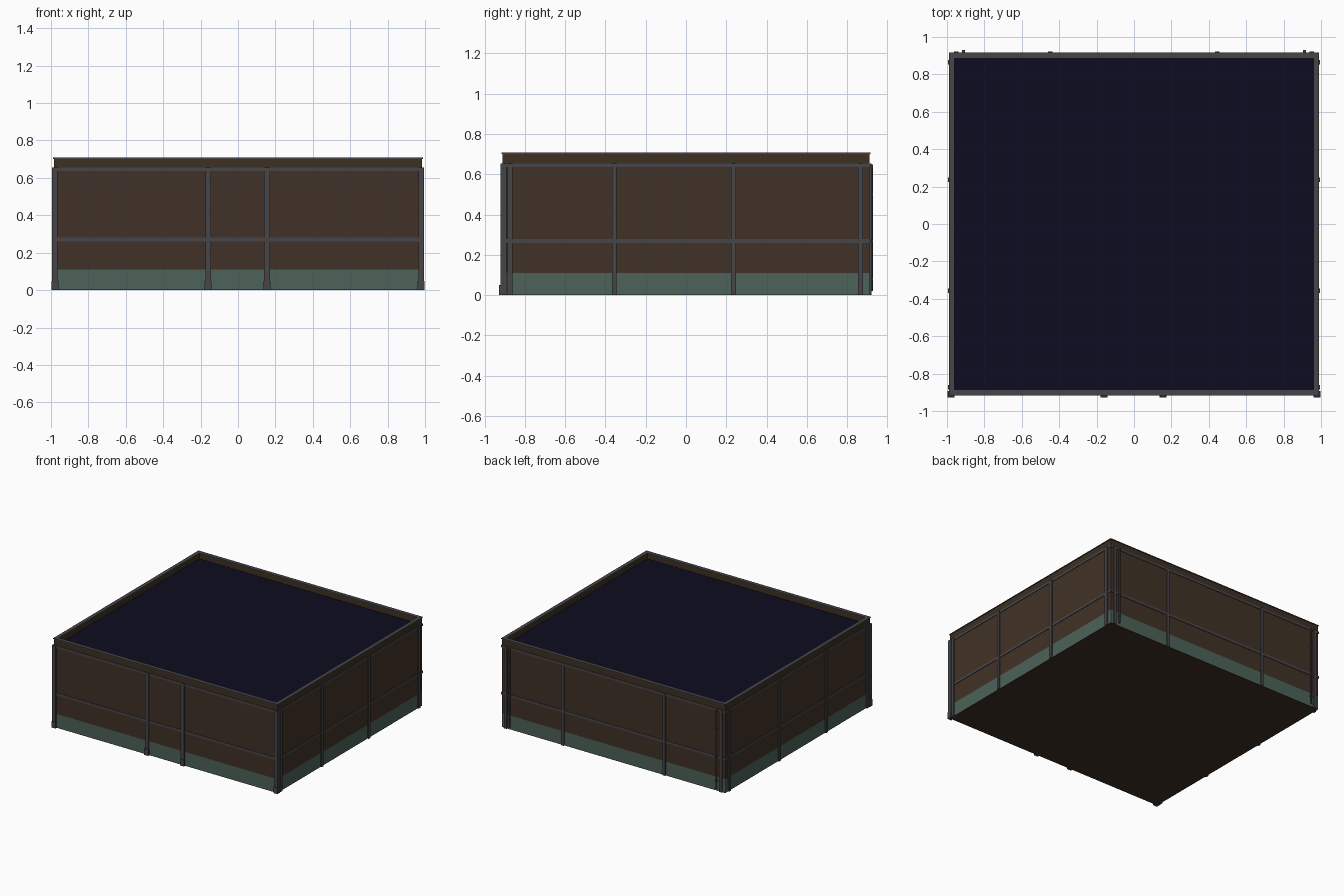
import bpy, bmesh, math

if "Cube" in bpy.data.objects:
    bpy.data.objects.remove(bpy.data.objects["Cube"])

def mat(name, rgb):
    m = bpy.data.materials.new(name)
    m.diffuse_color = (*rgb, 1)
    m.use_nodes = True
    m.node_tree.nodes["Principled BSDF"].inputs["Base Color"].default_value = m.diffuse_color
    return m

BROWN = mat("brown wall", (0.051, 0.031, 0.020))
PARAPET = mat("parapet brown", (0.047, 0.029, 0.016))
GREEN = mat("green plinth", (0.073, 0.122, 0.098))
GREY = mat("grey metal", (0.061, 0.058, 0.066))
NAVY = mat("navy roof", (0.0037, 0.0037, 0.0144))

def box(name, x, y, z, m):
    """Box from (min, max) ranges on each axis."""
    bm = bmesh.new()
    bmesh.ops.create_cube(bm, size=1)
    for v in bm.verts:
        v.co = [r[0] if c < 0 else r[1] for c, r in zip(v.co, (x, y, z))]
    me = bpy.data.meshes.new(name)
    bm.to_mesh(me)
    bm.free()
    me.materials.append(m)
    ob = bpy.data.objects.new(name, me)
    bpy.context.collection.objects.link(ob)
    return ob

def ring(name, hx, hy, w, z, m):
    """Rectangular frame with outer half sizes hx, hy and width w."""
    for s, side in ((-1, "a"), (1, "b")):
        box(f"{name}_x_{side}", sorted((s * hx, s * (hx - w))), (-hy, hy), z, m)
        box(f"{name}_y_{side}", (-hx + w, hx - w), sorted((s * hy, s * (hy - w))), z, m)

X, Y = 0.985, 0.912
R = 0.655  # top of the wall, roof level

# Walls, plinth and sunken roof
box("walls", (-X, X), (-Y, Y), (0.11, R - 0.002), BROWN)
box("plinth", (-X, X), (-Y, Y), (0.002, 0.11), GREEN)
box("underside", (-X, X), (-Y, Y), (0, 0.002), PARAPET)
box("roof", (-X + 0.02, X - 0.02), (-Y + 0.02, Y - 0.02), (R - 0.002, R + 0.003), NAVY)
ring("parapet", X, Y, 0.022, (R - 0.002, 0.702), PARAPET)
ring("coping", 0.99, 0.916, 0.03, (0.702, 0.708), GREY)

# Horizontal rails round the building
for name, z in (("top_rail", (0.637, 0.655)), ("middle_rail", (0.26, 0.28))):
    ring(name, X + 0.004, Y + 0.004, 0.012, z, GREY)

# Front posts with feet
for x in (-0.979, -0.16, 0.155, 0.979):
    w = 0.015
    box("front_post", (x - w, x + w), (-0.922, -Y + 0.02), (0, R), GREY)
    box("front_post_foot", (x - w - 0.003, x + w + 0.003), (-0.928, -Y + 0.02), (0, 0.05), GREY)

# Side posts
for s in (-1, 1):
    for y in (-0.873, -0.356, 0.236, 0.866):
        box("side_post", sorted((s * 0.995, s * 0.96)), (y - 0.012, y + 0.012), (0, R), GREY)

# Back posts
for x in (-0.95, -0.448, 0.445, 0.95):
    box("back_post", (x - 0.012, x + 0.012), (Y - 0.02, 0.921), (0, R), GREY)

# Drainpipes with brackets on the back
for x in (-0.912, 0.912):
    bpy.ops.mesh.primitive_cylinder_add(vertices=8, radius=0.006, depth=0.63, location=(x, 0.922, 0.335))
    bpy.context.object.name = "drainpipe"
    bpy.context.object.data.materials.append(GREY)
    for z in (0.08, 0.27, 0.5, 0.64):
        box("pipe_bracket", (x - 0.008, x + 0.008), (Y, 0.929), (z - 0.005, z + 0.005), GREY)
